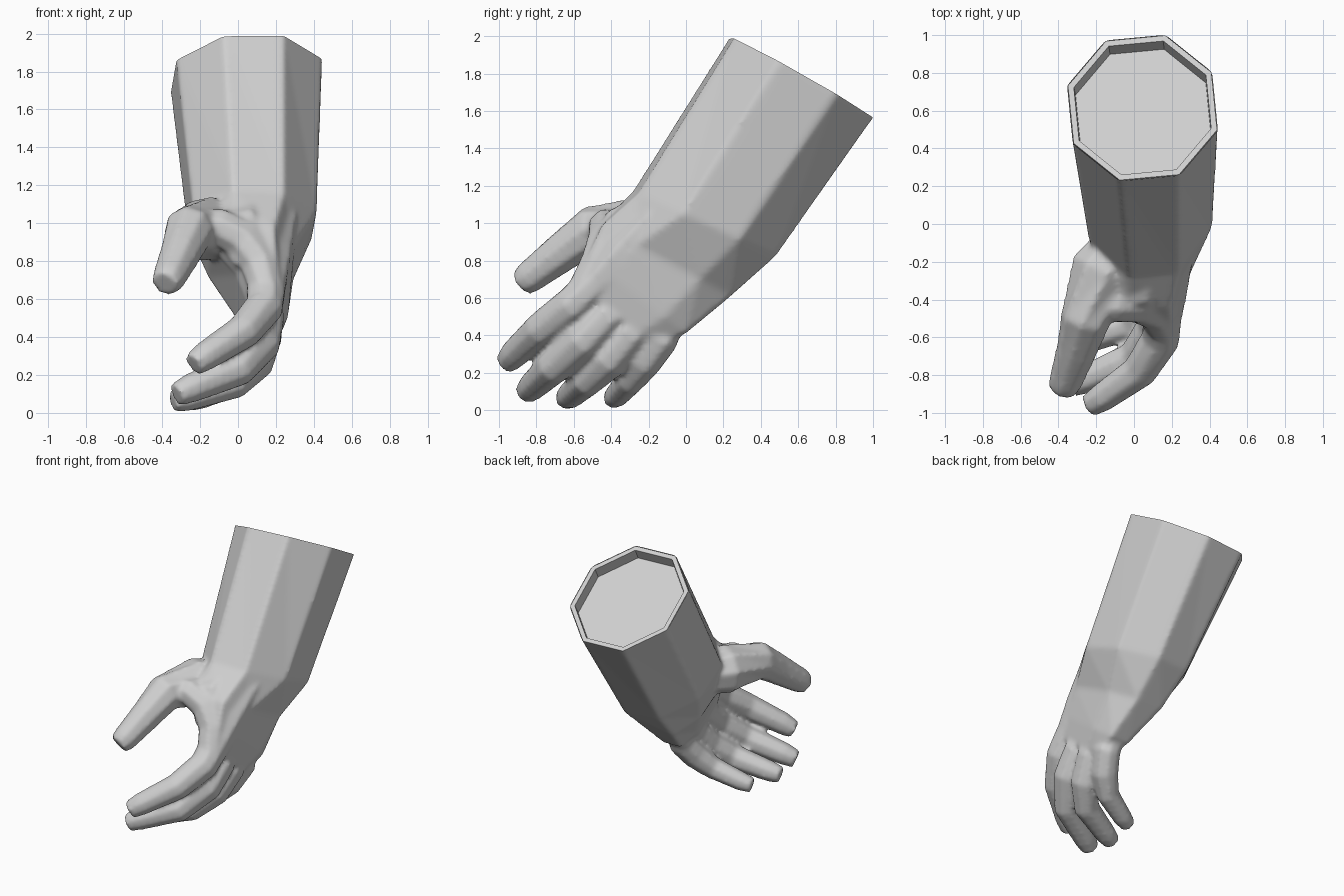
import bpy
import bmesh
from math import sin, cos, radians, copysign
from mathutils import Vector

SIDES = 8
ACROSS = Vector((0, 0.82, -0.57))  # from thumb side to little finger side
GREY = (0.62, 0.62, 0.62, 1)

cube = bpy.data.objects.get("Cube")
if cube:
    bpy.data.objects.remove(cube, do_unlink=True)

grey = bpy.data.materials.new("light grey")
grey.use_nodes = True
grey.diffuse_color = GREY
grey.node_tree.nodes["Principled BSDF"].inputs["Base Color"].default_value = GREY


def ellipse(center, u, v, ru, rv, turn, power=1.0):
    """Eight-sided ring spanned by u and v; a power below one squares it off."""
    ring = []
    for i in range(SIDES):
        a = radians(turn + 360 * i / SIDES)
        c = copysign(abs(cos(a)) ** power, cos(a))
        s = copysign(abs(sin(a)) ** power, sin(a))
        ring.append(Vector(center) + u * ru * c + v * rv * s)
    return ring


def loft(bm, rings):
    """Skin a closed tube over the rings and cap both ends."""
    loops = [[bm.verts.new(p) for p in ring] for ring in rings]
    for a, b in zip(loops, loops[1:]):
        for i in range(SIDES):
            j = (i + 1) % SIDES
            bm.faces.new((a[i], a[j], b[j], b[i]))
    bm.faces.new(loops[0])
    bm.faces.new(loops[-1])


def digit(bm, path, side=ACROSS):
    """Tapered tube along (x, y, z, radius) points."""
    points = [Vector(p[:3]) for p in path]
    rings = []
    for i, p in enumerate(points):
        t = (points[min(i + 1, len(points) - 1)] - points[max(i - 1, 0)]).normalized()
        v = (side - t * side.dot(t)).normalized()
        r = path[i][3]
        rings.append(ellipse(p, v.cross(t), v, r, r, 22.5))
    loft(bm, rings)


def finish(name, bm):
    """Turn the bmesh into a selected, active object."""
    bmesh.ops.recalc_face_normals(bm, faces=bm.faces)
    mesh = bpy.data.meshes.new(name)
    bm.to_mesh(mesh)
    bm.free()
    mesh.materials.append(grey)
    obj = bpy.data.objects.new(name, mesh)
    bpy.context.collection.objects.link(obj)
    for o in bpy.context.selected_objects:
        o.select_set(False)
    obj.select_set(True)
    bpy.context.view_layer.objects.active = obj
    return obj


X = Vector((1, 0, 0))
tilt = Vector((1, 0, 0.06))
slope = Vector((0, 0.87, -0.49))
outward = tilt.cross(slope).normalized()
cuff = Vector((0.045, 0.615, 1.775))

# Forearm and palm: starts beyond the cuff, flattens to the knuckles
hand = bmesh.new()
body = [ellipse(cuff + outward * 0.15, tilt, slope, 0.418, 0.465, -17),
        ellipse(cuff, tilt, slope, 0.418, 0.465, -17)]
for center, across, rx, rw, turn, power in (
    ((0.075, 0.10, 1.00), (0, 0.91, -0.41), 0.355, 0.44, -17, 1),
    ((0.07, -0.11, 0.80), (0, 0.88, -0.47), 0.24, 0.42, -20, 0.8),
    ((0.125, -0.265, 0.615), (0, 0.79, -0.61), 0.145, 0.35, -22, 0.65),
    ((0.14, -0.355, 0.49), (0, 0.80, -0.60), 0.09, 0.25, -22, 0.7),
):
    body.append(ellipse(center, X, Vector(across), rx, rw, turn, power))
loft(hand, body)

# Thumb, its fleshy heel, and the web joining it to the index finger
digit(hand, [(0.02, 0.02, 0.95, 0.12), (-0.17, -0.25, 0.97, 0.175),
             (-0.26, -0.51, 0.96, 0.135), (-0.305, -0.67, 0.84, 0.11),
             (-0.365, -0.84, 0.71, 0.09), (-0.385, -0.88, 0.68, 0.075)])
digit(hand, [(0.03, 0.10, 1.10, 0.14), (0.0, -0.15, 1.01, 0.19),
             (0.02, -0.33, 0.93, 0.17), (0.08, -0.44, 0.79, 0.11)])
digit(hand, [(-0.22, -0.42, 0.99, 0.09), (-0.10, -0.42, 0.98, 0.105),
             (0.03, -0.42, 0.91, 0.11), (0.12, -0.46, 0.78, 0.11),
             (0.15, -0.55, 0.64, 0.09)], Vector((0, 1, 0)))

# Four curled fingers, rooted inside the palm
digit(hand, [(0.20, 0.08, 1.18, 0.10), (0.19, -0.16, 1.02, 0.13),
             (0.175, -0.34, 0.84, 0.115), (0.15, -0.48, 0.68, 0.11),
             (0.14, -0.61, 0.56, 0.105), (0.03, -0.78, 0.43, 0.095),
             (-0.17, -0.92, 0.30, 0.08), (-0.235, -0.96, 0.255, 0.065)])
digit(hand, [(0.10, -0.20, 0.68, 0.05), (0.14, -0.42, 0.50, 0.11),
             (0.12, -0.55, 0.37, 0.11), (0.00, -0.71, 0.23, 0.095),
             (-0.25, -0.82, 0.13, 0.08), (-0.325, -0.855, 0.095, 0.065)])
digit(hand, [(0.10, -0.10, 0.60, 0.05), (0.135, -0.29, 0.41, 0.105),
             (0.09, -0.41, 0.27, 0.105), (-0.02, -0.53, 0.16, 0.09),
             (-0.27, -0.62, 0.08, 0.075), (-0.345, -0.645, 0.06, 0.06)])
digit(hand, [(0.10, -0.02, 0.55, 0.05), (0.13, -0.13, 0.38, 0.095),
             (0.075, -0.22, 0.26, 0.095), (-0.02, -0.30, 0.16, 0.08),
             (-0.21, -0.37, 0.08, 0.068), (-0.28, -0.395, 0.06, 0.055)])

# Fuse the overlapping forms into one soft skin
arm = finish("forearm_and_hand", hand)
fuse = arm.modifiers.new("Fuse", "REMESH")
fuse.mode = "VOXEL"
fuse.voxel_size = 0.016
soften = arm.modifiers.new("Soften", "SMOOTH")
soften.factor = 0.5
soften.iterations = 6
for name in ("Fuse", "Soften"):
    bpy.ops.object.modifier_apply(modifier=name)

# Trim the skin flat at the cuff
trim = bmesh.new()
trim.from_mesh(arm.data)
bmesh.ops.bisect_plane(trim, geom=trim.verts[:] + trim.edges[:] + trim.faces[:],
                       plane_co=cuff, plane_no=outward, clear_outer=True)
trim.to_mesh(arm.data)
trim.free()
bpy.ops.object.shade_smooth()

# Cuff: thin rim around a recessed flat floor
rim = bmesh.new()
loft(rim, [ellipse(cuff - outward * depth, tilt, slope, rx, rw, -17)
           for depth, rx, rw in ((0.12, 0.395, 0.44), (0, 0.413, 0.46),
                                 (0, 0.38, 0.425), (0.08, 0.375, 0.42))])
finish("cuff_rim", rim)
